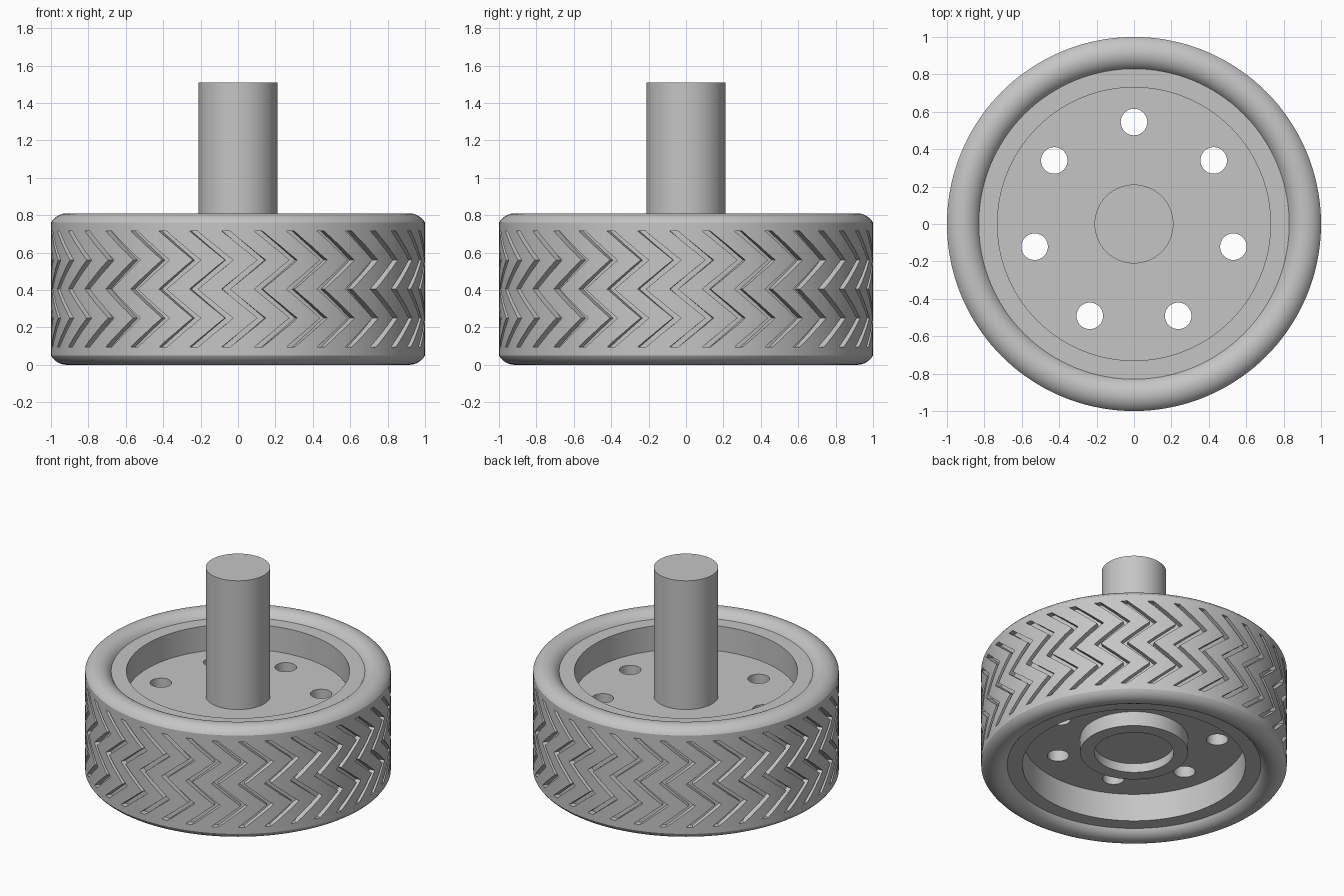
import bpy, bmesh, math

if "Cube" in bpy.data.objects:
    bpy.data.objects.remove(bpy.data.objects["Cube"])

SEG = 144
grey = bpy.data.materials.new("plain_grey")
grey.diffuse_color = (0.56, 0.56, 0.56, 1)
grey.use_nodes = True
grey.node_tree.nodes["Principled BSDF"].inputs["Base Color"].default_value = grey.diffuse_color


def finish(name, bm):
    """Turn a bmesh into a named object in the one colour."""
    bmesh.ops.remove_doubles(bm, verts=bm.verts[:], dist=1e-5)
    bmesh.ops.recalc_face_normals(bm, faces=bm.faces[:])
    me = bpy.data.meshes.new(name)
    bm.to_mesh(me)
    bm.free()
    me.materials.append(grey)
    ob = bpy.data.objects.new(name, me)
    bpy.context.collection.objects.link(ob)
    return ob


def lathe(name, profile, closed):
    """Revolve an (r, z) profile round the z axis."""
    bm = bmesh.new()
    vs = [bm.verts.new((r, 0, z)) for r, z in profile]
    es = [bm.edges.new(p) for p in zip(vs, vs[1:])]
    if closed:
        es.append(bm.edges.new((vs[-1], vs[0])))
    bmesh.ops.spin(bm, geom=vs + es, cent=(0, 0, 0), axis=(0, 0, 1),
                   angle=2 * math.pi, steps=SEG)
    return finish(name, bm)


def activate(ob):
    bpy.ops.object.select_all(action='DESELECT')
    ob.select_set(True)
    bpy.context.view_layer.objects.active = ob


def cut(ob, cutter):
    """Subtract the cutter and throw it away."""
    cutter.hide_render = True
    mod = ob.modifiers.new("cut", 'BOOLEAN')
    mod.operation = 'DIFFERENCE'
    mod.solver = 'EXACT'
    mod.object = cutter
    activate(ob)
    bpy.ops.object.modifier_apply(modifier=mod.name)
    bpy.data.objects.remove(cutter)


# tyre: straight tread with a bulging arc on each side wall
LOW, HIGH, IN, OUT, BULGE = 0.05, 0.76, 0.83, 1.0, 0.05
half = (OUT - IN) / 2
rad = (half ** 2 + BULGE ** 2) / (2 * BULGE)
sweep = math.asin(half / rad)
arc = []
for i in range(17):
    t = -sweep + 2 * sweep * i / 16
    arc.append(((IN + OUT) / 2 + rad * math.sin(t), rad * math.cos(t) - rad + BULGE))
tyre_profile = [(r, LOW - h) for r, h in arc] + [(r, HIGH + h) for r, h in reversed(arc)]
tyre = lathe("tyre", tyre_profile, True)

# tread grooves: 36 zigzag cutters, each with four slanted legs
bm = bmesh.new()
COUNT, TOP, BOTTOM, HALF_W = 36, 0.715, 0.095, 0.022
for k in range(COUNT):
    start = math.radians(-90 + 5 + 360 / COUNT * k) + HALF_W
    rings = []
    for j in range(9):
        a = start + math.radians(11) * (0, 0.5, 1, 0.5)[j % 4]
        z = TOP + (BOTTOM - TOP) * j / 8
        ring = []
        for r, s in ((0.96, -1), (1.04, -1), (1.04, 1), (0.96, 1)):
            b = a + s * HALF_W
            ring.append(bm.verts.new((r * math.cos(b), r * math.sin(b), z)))
        rings.append(ring)
    for p, q in zip(rings, rings[1:]):
        for n in range(4):
            m = (n + 1) % 4
            bm.faces.new((p[n], p[m], q[m], q[n]))
    bm.faces.new(rings[0])
    bm.faces.new(rings[-1])
cut(tyre, finish("groove_cutter", bm))

# wheel rim: lips, recessed disc and a hollow hub boss underneath
rim = lathe("wheel_rim", [
    (0, 0.21), (0.26, 0.21), (0.26, 0.145), (0.353, 0.145), (0.353, 0.25),
    (0.73, 0.25), (0.73, LOW), (IN, LOW), (IN, HIGH), (0.73, HIGH),
    (0.73, 0.58), (0, 0.58)], False)

# seven holes through the disc
bm = bmesh.new()
for k in range(7):
    a = math.radians(90 + 360 / 7 * k)
    new = bmesh.ops.create_cone(bm, cap_ends=True, segments=40, radius1=0.071,
                                radius2=0.071, depth=0.6)["verts"]
    bmesh.ops.translate(bm, verts=new,
                        vec=(0.545 * math.cos(a), 0.545 * math.sin(a), 0.42))
cut(rim, finish("hole_cutter", bm))

# axle shaft
shaft = lathe("axle_shaft", [(0, 0.58), (0.211, 0.58), (0.211, 1.51), (0, 1.51)], False)

for ob in (tyre, rim, shaft):
    activate(ob)
    bpy.ops.object.shade_smooth_by_angle(angle=math.radians(25))
